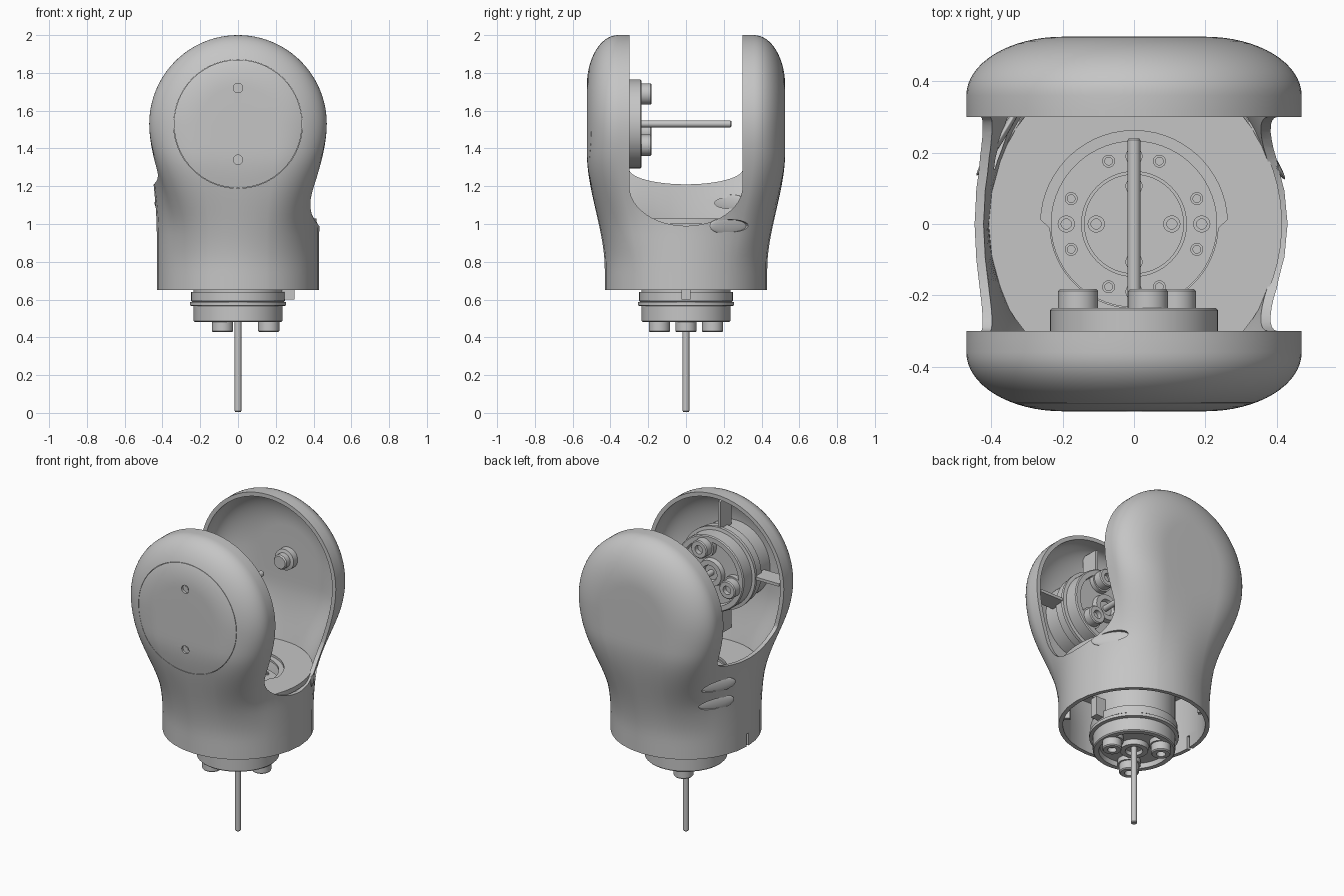
import bpy, bmesh
from math import sin, cos, pi, atan2, radians
from mathutils import Matrix

if "Cube" in bpy.data.objects:
    bpy.data.objects.remove(bpy.data.objects["Cube"])

COLOUR = (0.56, 0.56, 0.56, 1)
grey = bpy.data.materials.new("plain grey")
grey.use_nodes = True
grey.diffuse_color = COLOUR
grey.node_tree.nodes["Principled BSDF"].inputs["Base Color"].default_value = COLOUR

PIVOT = 1.53


def make(name, bm, matrix=Matrix()):
    bmesh.ops.remove_doubles(bm, verts=bm.verts, dist=1e-5)
    bmesh.ops.recalc_face_normals(bm, faces=bm.faces)
    mesh = bpy.data.meshes.new(name)
    bm.to_mesh(mesh)
    bm.free()
    mesh.transform(matrix)
    mesh.materials.append(grey)
    obj = bpy.data.objects.new(name, mesh)
    bpy.context.collection.objects.link(obj)
    return obj


def bridge(bm, rows, caps=False):
    rings = [[bm.verts.new(p) for p in row] for row in rows]
    for a, b in zip(rings, rings[1:]):
        for i in range(len(a)):
            j = (i + 1) % len(a)
            bm.faces.new((a[i], a[j], b[j], b[i]))
    if caps:
        bm.faces.new(rings[0])
        bm.faces.new(rings[-1])


def lathe(name, profile, matrix=Matrix(), seg=48):
    """Revolve (radius, height) points about the local z axis."""
    bm = bmesh.new()
    bridge(bm, [[(r * cos(2 * pi * k / seg), r * sin(2 * pi * k / seg), h)
                 for k in range(seg)] for r, h in profile])
    return make(name, bm, matrix)


def rod(name, r, h0, h1, matrix=Matrix(), seg=32):
    return lathe(name, [(0, h0), (r, h0), (r, h1), (0, h1)], matrix, seg)


def box(name, size, matrix):
    bm = bmesh.new()
    bmesh.ops.create_cube(bm, size=1)
    bmesh.ops.scale(bm, vec=size, verts=bm.verts)
    return make(name, bm, matrix)


def ellipsoid(name, size, matrix):
    bm = bmesh.new()
    bmesh.ops.create_uvsphere(bm, u_segments=32, v_segments=16, radius=1)
    bmesh.ops.scale(bm, vec=size, verts=bm.verts)
    return make(name, bm, matrix)


def bake(obj, cutters):
    for c in cutters:
        c.hide_render = True
        mod = obj.modifiers.new("cut", 'BOOLEAN')
        mod.operation, mod.solver, mod.object = 'DIFFERENCE', 'EXACT', c
    bpy.context.view_layer.update()
    graph = bpy.context.evaluated_depsgraph_get()
    mesh = bpy.data.meshes.new_from_object(obj.evaluated_get(graph))
    obj.modifiers.clear()
    obj.data = mesh
    for c in cutters:
        bpy.data.objects.remove(c)


T = Matrix.Translation
TO_BACK = Matrix.Rotation(-pi / 2, 4, 'X')      # local z -> +y
DOWN = Matrix.Rotation(pi, 4, 'X')              # local z -> -z

# Housing: round base lofted into a rounded disc standing on edge
half = [(0.47, 0), (0.47, 0.1), (0.47, 0.2), (0.47, 0.28), (0.47, 0.32)]
half += [(0.2 + 0.27 * cos(a * pi / 32), 0.36 + 0.165 * sin(a * pi / 32)) for a in range(17)]
half += [(0.1, 0.525), (0, 0.525)]
section = [(r, -y) for r, y in reversed(half[1:])] + half


def ring(points):
    return points + [(-x, y, z) for x, y, z in reversed(points)]


def ease(z, start, span):
    t = min(max((z - start) / span, 0), 1)
    return t * t * (3 - 2 * t)


rows = []
for k in range(25):
    z = 0.65 + (PIVOT - 0.65) * k / 24
    tx, ty = ease(z, 0.95, 0.58), ease(z, 0.76, 0.62)
    pts = []
    for r, y in section:
        a = atan2(y, r)
        pts.append((0.43 * cos(a) * (1 - tx) + r * tx, 0.43 * sin(a) * (1 - ty) + y * ty, z))
    rows.append(ring(pts))
for k in range(1, 25):
    a = pi / 2 * k / 24
    rows.append(ring([(r * cos(a), y, PIVOT + r * sin(a)) for r, y in section]))
bm = bmesh.new()
bridge(bm, rows)
housing = make("housing", bm)
solid = housing.modifiers.new("wall", 'SOLIDIFY')
solid.thickness, solid.offset = 0.025, -1


# Slot between the ears, deeper on one side
def slot_outline(x, rim, depth):
    arc = [(x, 0.3 * cos(a * pi / 24), rim - depth * sin(a * pi / 24)) for a in range(25)]
    return [(x, 0.3, 2.2)] + arc + [(x, -0.3, 2.2)]


bm = bmesh.new()
bridge(bm, [slot_outline(-0.7, 1.29, 0.08), slot_outline(-0.05, 1.29, 0.08),
            slot_outline(0.05, 1.2, 0.21), slot_outline(0.7, 1.2, 0.21)], caps=True)
cutters = [make("slot_cutter", bm)]

# Lens-shaped vents with a closed back
for angle, z, dist in ((32, 0.99, 0.447), (148, 1.11, 0.468), (148, 0.99, 0.447)):
    place = Matrix.Rotation(radians(angle), 4, 'Z') @ T((dist, 0, z))
    cutters.append(ellipsoid("vent_cutter", (0.08, 0.11, 0.033), place))
    ellipsoid("vent_back", (0.012, 0.118, 0.045), place @ T((-0.022, 0, 0)))

# Cable notch, cover seam and screw holes
cutters.append(box("notch_cutter", (0.1, 0.02, 0.16), T((-0.43, 0, 0.65))))
front = T((0, 0, PIVOT)) @ TO_BACK
cutters.append(lathe("seam_cutter", [(0.339, -0.6), (0.341, -0.6), (0.341, -0.492),
                                     (0.339, -0.492), (0.339, -0.6)], front, 96))
for dz in (0.19, -0.19):
    cutters.append(rod("screw_cutter", 0.025, -0.6, -0.51, T((0, 0, dz)) @ front))
bake(housing, cutters)
for dz in (0.19, -0.19):
    rod("cover_screw", 0.014, -0.515, -0.505, T((0, 0, dz)) @ front, 16)

# Floor plate around the lower drive, with a stepped opening on its rear half
bm = bmesh.new()
N = 64
loops = []
for k in range(N):
    a = 2 * pi * (k + 0.5) / N
    c, s = cos(a), sin(a)
    step = 0.262 if s > 0 else 0.236
    loops.append([(rx * c, ry * s, z) for rx, ry, z in (
        (0.415, 0.445, 1.0), (0.415, 0.445, 1.03), (step, step, 1.03),
        (step, step, 1.015), (0.232, 0.232, 1.014), (0.232, 0.232, 1.0))])
bridge(bm, loops + loops[:1])
make("floor_plate", bm)


# Drive unit: stepped body, recessed face, three socket bolts and a shaft
def drive(prefix, matrix, length, bolt_angles):
    lathe(prefix + "_body", [
        (0, -length), (0.14, -length), (0.14, -length + 0.012), (0.147, -length + 0.012),
        (0.147, -length), (0.235, -length), (0.235, -0.16), (0.248, -0.16), (0.248, -0.112),
        (0.238, -0.11), (0.255, -0.107), (0.255, -0.088), (0.235, -0.085), (0.235, -0.006),
        (0.229, 0), (0.2, 0), (0.195, -0.03), (0.085, -0.03), (0.08, 0), (0.05, 0),
        (0.045, -0.02), (0, -0.02)], matrix, 64)
    lathe(prefix + "_shaft", [(0, -0.03), (0.018, -0.03), (0.018, 0.47), (0.014, 0.475),
                              (0, 0.475)], matrix, 20)
    for a in bolt_angles:
        spot = matrix @ Matrix.Rotation(radians(a), 4, 'Z') @ T((0.163, 0, 0))
        rod(prefix + "_bolt_seat", 0.066, -0.04, -0.001, spot)
        lathe(prefix + "_bolt", [(0, 0.025), (0.026, 0.025), (0.026, 0.053), (0.05, 0.053),
                                 (0.056, 0.047), (0.056, -0.01), (0, -0.01)], spot)


drive("upper_drive", T((0, -0.235, PIVOT)) @ TO_BACK, 0.27, (-76, -196, -316))
drive("lower_drive", T((0, 0, 0.48)) @ DOWN, 0.46, (0, 120, 240))

# Screws on the rear of the lower drive
for quarter in range(4):
    for a, dist, r in ((0, 0.19, 0.024), (22, 0.19, 0.018), (68, 0.19, 0.018), (0, 0.106, 0.024)):
        spot = Matrix.Rotation(radians(a + 90 * quarter), 4, 'Z') @ T((dist, 0, 0.94))
        lathe("rear_screw", [(0, 0.002), (r * 0.6, 0.002), (r * 0.6, 0.008), (r, 0.008),
                             (r, -0.01)], spot, 20)

# Ribs holding the drives inside the housing
for k in range(4):
    turn = Matrix.Rotation(k * pi / 2, 4, 'Z')
    box("ear_rib", (0.19, 0.018, 0.11), front @ turn @ T((0.32, 0, -0.385)))
    box("base_rib", (0.05, 0.025, 0.3),
        Matrix.Rotation(pi / 4, 4, 'Z') @ turn @ T((0.39, 0, 0.86)))
box("side_tab", (0.09, 0.05, 0.12), T((0.255, 0, 0.66)))

# Pivot boss inside the back ear
lathe("pivot_boss", [(0, 0.51), (0.065, 0.51), (0.065, 0.46), (0.045, 0.455), (0.045, 0.42),
                     (0.038, 0.412), (0, 0.412)], front)

# Smooth shading with crisp edges
for obj in bpy.context.collection.objects:
    obj.select_set(obj.type == 'MESH')
bpy.context.view_layer.objects.active = housing
bpy.ops.object.shade_smooth_by_angle(angle=radians(32))
